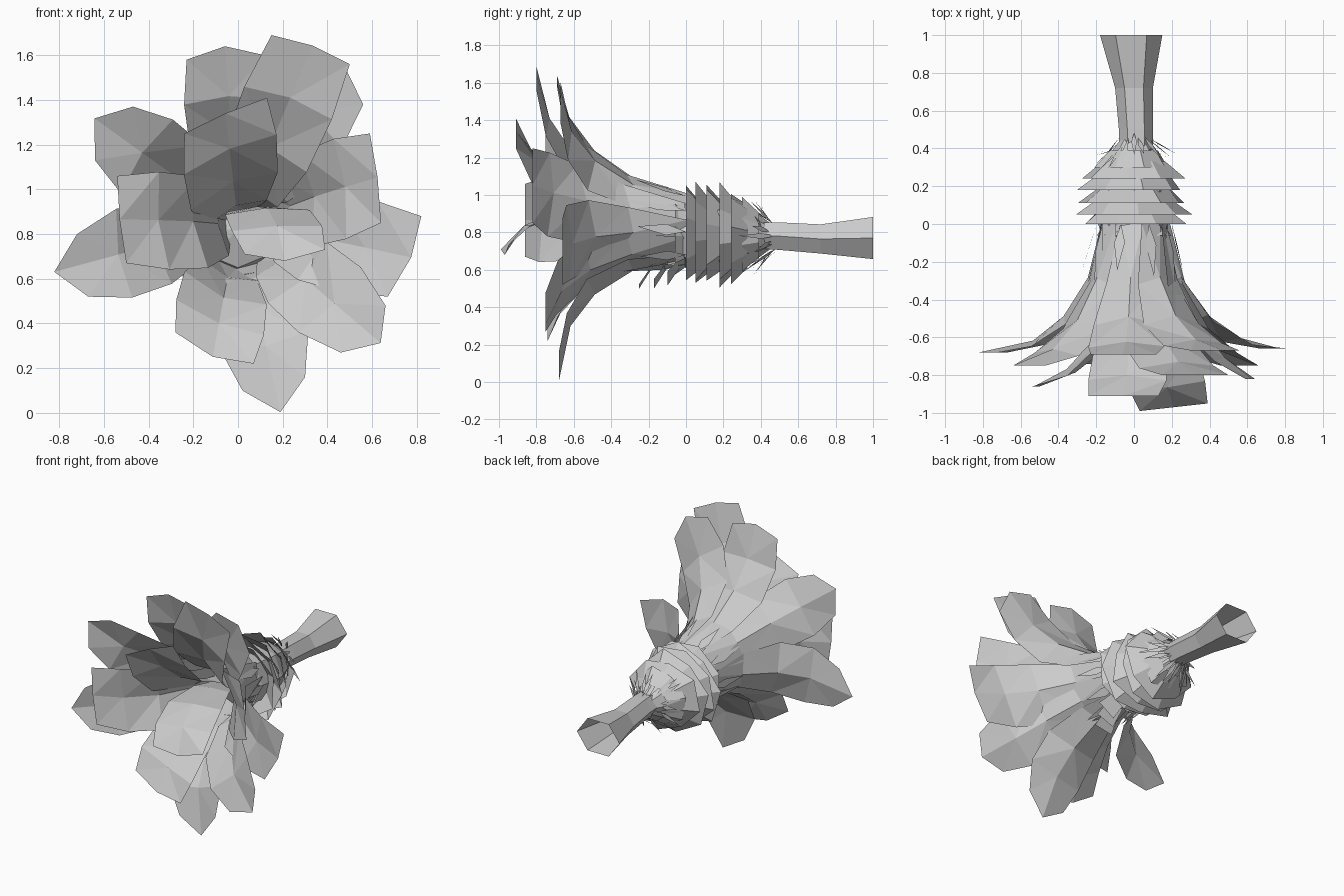
import bpy, bmesh, math, random
from mathutils import Vector

random.seed(4)
if "Cube" in bpy.data.objects:
    bpy.data.objects.remove(bpy.data.objects["Cube"], do_unlink=True)

grey = bpy.data.materials.new("plain grey")
grey.use_nodes = True
grey.diffuse_color = (0.6, 0.6, 0.6, 1)
grey.node_tree.nodes["Principled BSDF"].inputs["Base Color"].default_value = (0.6, 0.6, 0.6, 1)


def finish(bm, name):
    mesh = bpy.data.meshes.new(name)
    bm.to_mesh(mesh)
    bm.free()
    mesh.materials.append(grey)
    obj = bpy.data.objects.new(name, mesh)
    bpy.context.collection.objects.link(obj)
    return obj


def polar(angle, radius, y, z=0.78):
    return Vector((radius * math.cos(angle), y, z + radius * math.sin(angle)))


def skin(bm, rows, closed=False):
    """Join rows of points with quads."""
    grid = [[bm.verts.new(p) for p in row] for row in rows]
    for low, high in zip(grid, grid[1:]):
        n = len(low)
        for j in range(n if closed else n - 1):
            k = (j + 1) % n
            bm.faces.new((low[j], high[j], high[k], low[k]))


def bezier(p, q, r, t):
    return p * (1 - t) ** 2 + q * 2 * t * (1 - t) + r * t * t


def petal(name, start, control, a, b, push, outward, cup):
    """Cupped strip that flares from the throat to the edge a-b."""
    a, b = Vector(a), Vector(b)
    middle, half = (a + b) / 2, (b - a) / 2
    half = half.normalized() * max(half.length, 0.18)
    rows = []
    for t, width in ((0, 0.35), (0.28, 0.72), (0.55, 1.05), (0.8, 1.12)):
        spine = bezier(start, control, middle, t)
        lift = (Vector((0, -1, 0)) - outward) * cup * math.sin(math.pi * t)
        wobble = Vector((0, random.uniform(-0.01, 0.01), 0))
        rows.append([spine - half * width + lift + wobble, spine,
                     spine + half * width + lift - wobble])
    rows.append([a, middle + outward * push, b])
    bm = bmesh.new()
    skin(bm, rows)
    bmesh.ops.triangulate(bm, faces=bm.faces[:])
    finish(bm, name)


# Petals: edge corners (x, z), (x, z), depth y, push of the tip
OUTER = {
    "bottom": ((0.02, 0.10), (0.30, 0.16), -0.68, 0.13),
    "lower_right": ((-0.28, 0.36), (0.07, 0.22), -0.74, 0.04),
    "lower_left": ((0.46, 0.27), (0.66, 0.48), -0.75, 0.1),
    "left": ((0.67, 0.52), (0.82, 0.88), -0.66, 0.03),
    "upper_left": ((0.64, 0.85), (0.59, 1.25), -0.82, 0.01),
    "top_left": ((0.56, 1.38), (0.30, 1.60), -0.67, 0.08),
    "top": ((0.12, 1.60), (-0.23, 1.58), -0.69, 0.05),
    "upper_right": ((-0.47, 1.37), (-0.64, 1.13), -0.75, 0.11),
    "right": ((-0.72, 0.80), (-0.67, 0.52), -0.68, 0.13),
}
INNER = {
    "top_left": ((0.50, 1.56), (0.15, 1.69), -0.80, 0.02),
    "top": ((0.13, 1.41), (-0.24, 1.25), -0.91, 0.01),
    "right": ((-0.54, 1.06), (-0.50, 0.67), -0.86, 0.01),
}
for label, table, r0, r1, y1 in (("outer", OUTER, 0.165, 0.27, -0.57),
                                 ("inner", INNER, 0.04, 0.07, -0.68)):
    for place, (a, b, y, push) in table.items():
        mx, mz = (a[0] + b[0]) / 2, (a[1] + b[1]) / 2
        angle = math.atan2(mz - 0.82, mx)
        r = r1 + (0.14 if place == "top_left" and label == "inner" else 0)
        petal(f"{label}_petal_{place}", polar(angle, r0, 0, 0.83),
              polar(angle, r, y1, 0.855), (a[0], y, a[1]), (b[0], y, b[1]),
              push, polar(angle, 1, 0, 0), 0.045)

# Small petal curling down over the throat
petal("curled_petal", Vector((0.04, -0.1, 0.84)), Vector((0.12, -0.75, 1.07)),
      (0.03, -0.99, 0.71), (0.39, -0.95, 0.73), 0.04, Vector((0, 0, -1)), -0.02)


def ring(radius_x, radius_z, y, x, z, sides, jag=0, turn=0):
    pts = []
    for i in range(sides):
        angle = turn + math.tau * i / sides
        k = 1 + random.uniform(-jag, jag)
        pts.append(Vector((x + k * radius_x * math.cos(angle), y,
                           z + k * radius_z * math.sin(angle))))
    return pts


# Open hollow stem, widening at the cut end
bm = bmesh.new()
skin(bm, [ring(rx, rz, y, x, z, 6) for rx, rz, y, x, z in (
    (0.09, 0.08, 0.36, 0.01, 0.785), (0.09, 0.085, 0.5, 0.01, 0.78),
    (0.1, 0.09, 0.72, 0, 0.765), (0.165, 0.13, 1, -0.015, 0.77))], closed=True)
finish(bm, "stem")

# Core of the calyx, closing the throat
bm = bmesh.new()
skin(bm, [ring(r, r, y, 0, z, 8) for r, y, z in (
    (0.01, -0.12, 0.82), (0.17, -0.06, 0.82), (0.19, 0, 0.8), (0.19, 0.22, 0.78),
    (0.15, 0.34, 0.78), (0.07, 0.45, 0.78))], closed=True)
finish(bm, "calyx_core")

# Stacked jagged cups opening towards the petals
for i, y in enumerate((-0.06, 0, 0.05, 0.11, 0.18, 0.24, 0.3)):
    rim = (0.22, 0.27, 0.28, 0.28, 0.28, 0.26, 0.2)[i]
    bm = bmesh.new()
    skin(bm, [ring(rim, rim, y, 0, 0.78, 8, 0.12, i * 0.35),
              ring(rim * 0.65, rim * 0.65, y + 0.09, 0, 0.78, 8, 0, i * 0.35)], closed=True)
    finish(bm, f"calyx_cup_{i + 1}")


def blade(bm, root, tip, width):
    """Narrow kite-shaped leaf."""
    across = (tip - root).cross(Vector((root.x, 0, root.z - 0.78))).normalized() * width
    waist = root.lerp(tip, 0.4)
    bm.faces.new([bm.verts.new(p) for p in (root, waist + across, tip, waist - across)])


# Thin spikes round the stem joint
bm = bmesh.new()
for i in range(20):
    angle = math.tau * i / 20 + random.uniform(-0.1, 0.1)
    blade(bm, polar(angle, 0.08, random.uniform(0.4, 0.49)),
          polar(angle, random.uniform(0.17, 0.24), random.uniform(0.28, 0.38)), 0.015)
finish(bm, "stem_spikes")

# Slivers lying along the back of the petals
bm = bmesh.new()
for i in range(10):
    angle = math.tau * i / 10 + random.uniform(-0.15, 0.15)
    blade(bm, polar(angle, 0.2, 0, 0.81),
          polar(angle, random.uniform(0.25, 0.28), random.uniform(-0.36, -0.24), 0.84), 0.03)
finish(bm, "sepals")

# Loose bracts hanging under the throat
bm = bmesh.new()
for angle, y in ((-1.4, -0.25), (-1.2, -0.17), (-1.0, -0.1)):
    skin(bm, [[polar(angle - 0.3, 0.17, y + 0.07), polar(angle + 0.3, 0.17, y + 0.07)],
              [polar(angle - 0.25, 0.28, y), polar(angle + 0.25, 0.28, y)]])
finish(bm, "bracts")
